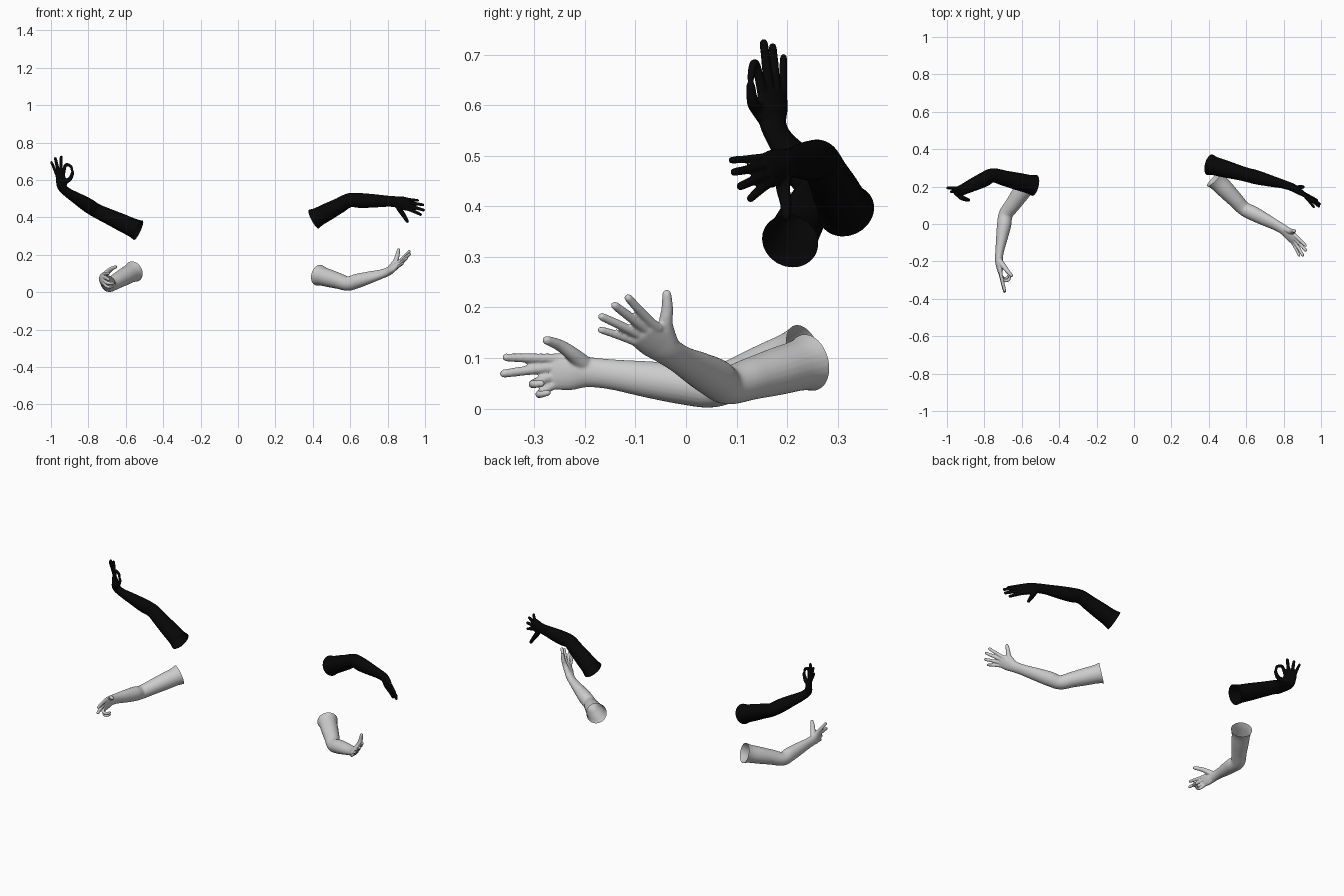
import bpy, bmesh, math
from mathutils import Vector as V

if "Cube" in bpy.data.objects:
    bpy.data.objects.remove(bpy.data.objects["Cube"])

black = bpy.data.materials.new("black_glove")
black.diffuse_color = (0.002, 0.002, 0.002, 1)
black.use_nodes = True
black.node_tree.nodes["Principled BSDF"].inputs["Base Color"].default_value = black.diffuse_color


def spline(pts, n):
    """Catmull-Rom samples through vectors of any size."""
    p = [pts[0] * 2 - pts[1]] + pts + [pts[-1] * 2 - pts[-2]]
    out = []
    for i in range(1, len(p) - 2):
        a, b, c, d = p[i - 1:i + 3]
        for k in range(n):
            t = k / n
            out.append((b * 2 + (c - a) * t + (a * 2 - b * 5 + c * 4 - d) * t * t
                        + (b * 3 - a - c * 3 + d) * t ** 3) * 0.5)
    return out + [pts[-1]]


def tube(bm, stations, side, n=6, seg=24):
    """Closed elliptical sweep; stations are (centre, half width, half thickness).
    The width axis starts as `side` at the first station and is carried along."""
    pos = spline([s[0] for s in stations], n)
    rad = spline([V((s[1], s[2])) for s in stations], n)
    tan = [(pos[min(i + 1, len(pos) - 1)] - pos[max(i - 1, 0)]).normalized()
           for i in range(len(pos))]

    def rounded(end):
        step = -1 if end == 0 else 1
        depth = min(rad[end])
        return [(pos[end] + tan[end] * step * depth * math.sin(a),
                 rad[end] - V((1, 1)) * depth * (1 - math.cos(a)), tan[end])
                for a in (0.5, 0.95, 1.3)]

    body = rounded(0)[::-1] + list(zip(pos, rad, tan)) + rounded(len(pos) - 1)
    u = side
    rings = []
    for c, r, t in body:
        u = (u - t * u.dot(t)).normalized()
        w = t.cross(u)
        rings.append([bm.verts.new(c + u * r[0] * math.cos(q) + w * r[1] * math.sin(q))
                      for q in (math.tau * k / seg for k in range(seg))])
    for a, b in zip(rings, rings[1:]):
        for k in range(seg):
            j = (k + 1) % seg
            bm.faces.new((a[k], a[j], b[j], b[k]))
    bm.faces.new(rings[0][::-1])
    bm.faces.new(rings[-1])


def arm(name, shoulder, elbow, wrist, knuckle, side, fingers, thumb, mat=None):
    S, E, W, K = map(V, (shoulder, elbow, wrist, knuckle))
    side = V(side).normalized()
    fwd = (K - W).normalized()
    bm = bmesh.new()

    # palm, wrist, forearm and upper arm in one sweep from knuckles to shoulder
    tube(bm, [(K - fwd * .010, .035, .013), (W.lerp(K, .55), .036, .018),
              (W.lerp(K, .15), .030, .021), (E.lerp(W, .85), .030, .023),
              (E.lerp(W, .55), .036, .031), (E.lerp(W, .25), .040, .038),
              (E, .038, .038), (E.lerp(S, .3), .042, .042), (E.lerp(S, .6), .047, .047),
              (E.lerp(S, .85), .050, .050), (S, .057, .057),
              (S + (S - E).normalized() * .03, .066, .066)], side)

    # four fingers, index to pinky
    for path, off, r in zip(fingers, (.027, .009, -.009, -.026), (.0098, .0102, .0098, .0088)):
        base = K + side * off - fwd * abs(off) * .25
        pts = [V(p) for p in path]
        if len(pts) == 1:
            pts.insert(0, base.lerp(pts[0], .5) + fwd * .004)
        pts = [base - fwd * .02, base] + pts
        pts[-1] -= (pts[-1] - pts[-2]).normalized() * r * .7
        tube(bm, [(p, r * (1.12 - .1 * i), r * (1.12 - .1 * i)) for i, p in enumerate(pts)],
             side, 5, 14)

    # thumb
    pts = [W.lerp(K, .2) + side * .012] + [V(p) for p in thumb]
    tube(bm, [(p, r, r) for p, r in zip(pts, (.018, .0145, .0118, .0092))], fwd, 5, 14)

    bmesh.ops.recalc_face_normals(bm, faces=bm.faces)
    me = bpy.data.meshes.new(name)
    bm.to_mesh(me)
    bm.free()
    ob = bpy.data.objects.new(name, me)
    bpy.context.collection.objects.link(ob)

    # fuse the pieces into one skin
    m = ob.modifiers.new("fuse", 'REMESH')
    m.mode, m.voxel_size = 'VOXEL', .0032
    m = ob.modifiers.new("soften", 'SMOOTH')
    m.factor, m.iterations = .5, 4
    dg = bpy.context.evaluated_depsgraph_get()
    skin = bpy.data.meshes.new_from_object(ob.evaluated_get(dg))
    ob.modifiers.clear()

    # cut the shoulder open
    bm = bmesh.new()
    bm.from_mesh(skin)
    bmesh.ops.bisect_plane(bm, geom=bm.verts[:] + bm.edges[:] + bm.faces[:],
                           plane_co=S, plane_no=(S - E).normalized(), clear_outer=True)
    for f in bm.faces:
        f.smooth = True
    bm.to_mesh(skin)
    bm.free()
    ob.data = skin
    if mat:
        skin.materials.clear()
        skin.materials.append(mat)


# gloved arm, thumb and index making a ring
arm("black_arm_left", (-.533, .206, .331), (-.755, .260, .435), (-.940, .172, .552),
    (-.952, .171, .632), (.6, -.75, .1),
    [[(-.922, .138, .680), (-.895, .131, .674), (-.884, .127, .645)],
     [(-.945, .153, .730)], [(-.978, .171, .722)], [(-1.0, .193, .700)]],
    [(-.922, .142, .592), (-.898, .132, .606), (-.884, .128, .638)], black)

# gloved arm, open hand with thumb down
arm("black_arm_right", (.405, .317, .391), (.596, .265, .492), (.835, .203, .486),
    (.915, .155, .470), (.1, .1, -1),
    [[(.982, .125, .413)], [(.997, .104, .438)], [(.994, .091, .467)], [(.965, .086, .491)]],
    [(.868, .192, .438), (.888, .197, .408), (.905, .198, .380)], black)

# bare arm, two fingers pointing forward
arm("grey_arm_left", (-.557, .234, .111), (-.685, .052, .040), (-.724, -.18, .072),
    (-.714, -.268, .072), (.05, 0, 1),
    [[(-.690, -.362, .101)], [(-.690, -.367, .068)],
     [(-.697, -.300, .050), (-.672, -.300, .048), (-.660, -.280, .050)],
     [(-.700, -.288, .030), (-.680, -.288, .028), (-.668, -.268, .032)]],
    [(-.697, -.225, .108), (-.678, -.250, .125), (-.655, -.275, .135)])

# bare arm, open cupped hand
arm("grey_arm_right", (.432, .243, .091), (.587, .083, .046), (.795, -.025, .105),
    (.862, -.088, .153), (.035, .055, .064),
    [[(.920, -.118, .223)], [(.922, -.145, .207)], [(.905, -.172, .184)], [(.885, -.173, .157)]],
    [(.842, -.040, .165), (.852, -.037, .197), (.858, -.038, .226)])
